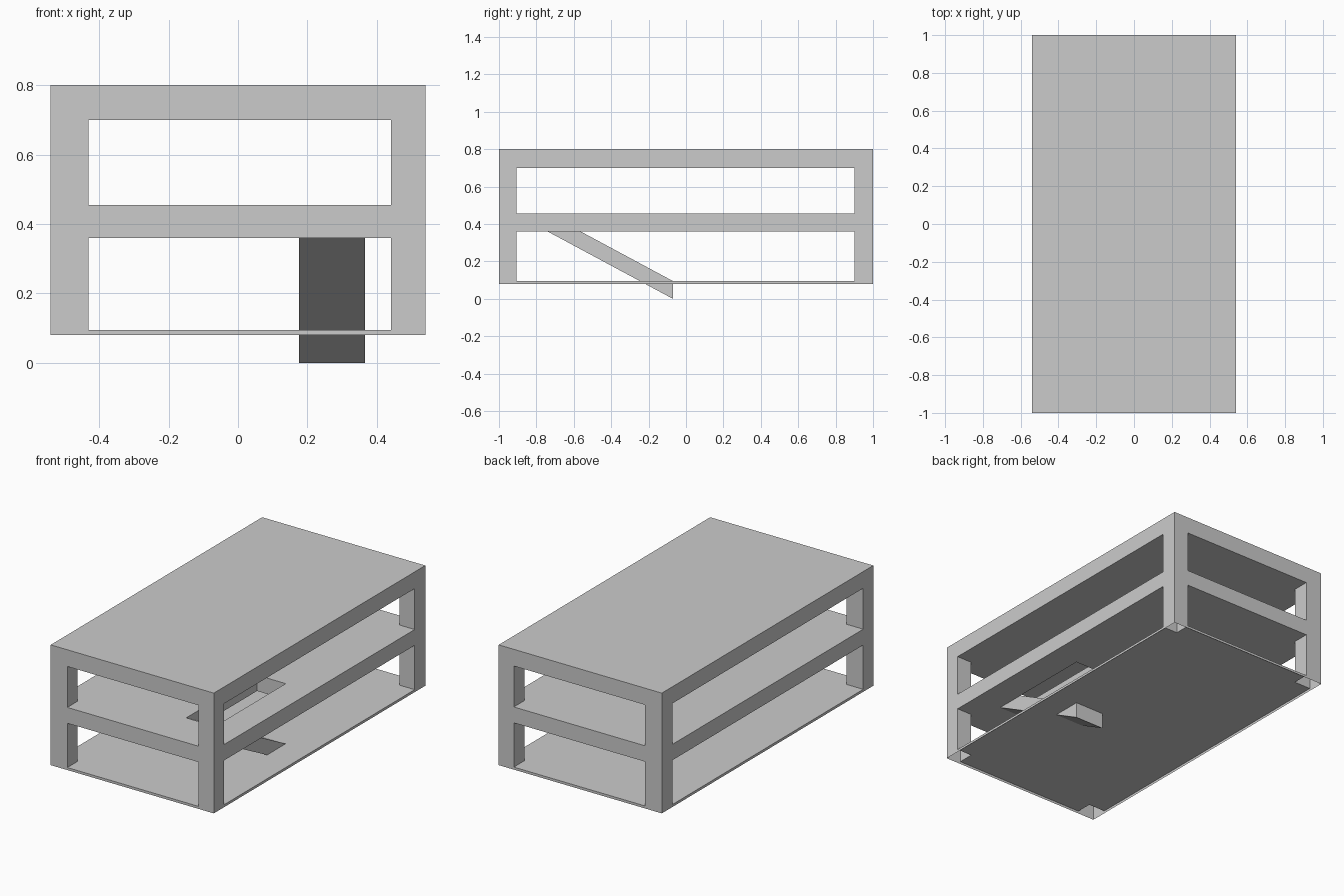
import bpy
import bmesh

cube = bpy.data.objects.get("Cube")
if cube:
    bpy.data.objects.remove(cube, do_unlink=True)

grey = bpy.data.materials.new("concrete_grey")
grey.use_nodes = True
grey.diffuse_color = (0.6, 0.6, 0.6, 1)
grey.node_tree.nodes["Principled BSDF"].inputs["Base Color"].default_value = (0.6, 0.6, 0.6, 1)

# Grid lines: outer walls, pillar faces, ramp well, storey levels
RAMP_X = (0.175, 0.365)
RAMP_Y = (-0.74, -0.07)
XS = [-0.54, -0.43, *RAMP_X, 0.44, 0.54]
YS = [-1.0, -0.905, *RAMP_Y, 0.9, 1.0]
ZS = [0.08, 0.095, 0.36, 0.455, 0.70, 0.80]
THICK = 0.095


def finish(name, bm):
    bmesh.ops.remove_doubles(bm, verts=bm.verts, dist=0.0001)
    bmesh.ops.recalc_face_normals(bm, faces=bm.faces)
    mesh = bpy.data.meshes.new(name)
    bm.to_mesh(mesh)
    bm.free()
    mesh.materials.append(grey)
    obj = bpy.data.objects.new(name, mesh)
    bpy.context.collection.objects.link(obj)
    return obj


def is_solid(cell):
    """Slabs fill even layers; open storeys keep only corner pillars."""
    i, j, k = cell
    if not (0 <= i < len(XS) - 1 and 0 <= j < len(YS) - 1 and 0 <= k < len(ZS) - 1):
        return False
    if k % 2:
        return i in (0, len(XS) - 2) and j in (0, len(YS) - 2)
    return not (k == 2 and i == 2 and j == 2)   # ramp well in the middle deck


# Building shell: skin of the solid cells, open on the underside
bm = bmesh.new()
lines = (XS, YS, ZS)
for i in range(len(XS) - 1):
    for j in range(len(YS) - 1):
        for k in range(len(ZS) - 1):
            cell = (i, j, k)
            if not is_solid(cell):
                continue
            for axis in range(3):
                for side in (0, 1):
                    neighbour = list(cell)
                    neighbour[axis] += 2 * side - 1
                    if is_solid(neighbour) or (axis == 2 and neighbour[2] < 0):
                        continue
                    u, v = [a for a in range(3) if a != axis]
                    corners = []
                    for du, dv in ((0, 0), (1, 0), (1, 1), (0, 1)):
                        index = list(cell)
                        index[axis] += side
                        index[u] += du
                        index[v] += dv
                        corners.append(bm.verts.new([lines[a][index[a]] for a in range(3)]))
                    bm.faces.new(corners)
finish("parking_deck_building", bm)

# Ramp: slanted slab from the middle deck down through the ground floor
bm = bmesh.new()
profile = [(RAMP_Y[0], ZS[3]), (RAMP_Y[0], ZS[3] - THICK),
           (RAMP_Y[1], 0.0), (RAMP_Y[1], THICK)]
face = bm.faces.new([bm.verts.new((RAMP_X[0], y, z)) for y, z in profile])
extruded = bmesh.ops.extrude_face_region(bm, geom=[face])["geom"]
bmesh.ops.translate(bm, vec=(RAMP_X[1] - RAMP_X[0], 0, 0),
                    verts=[g for g in extruded if isinstance(g, bmesh.types.BMVert)])
finish("ramp", bm)
